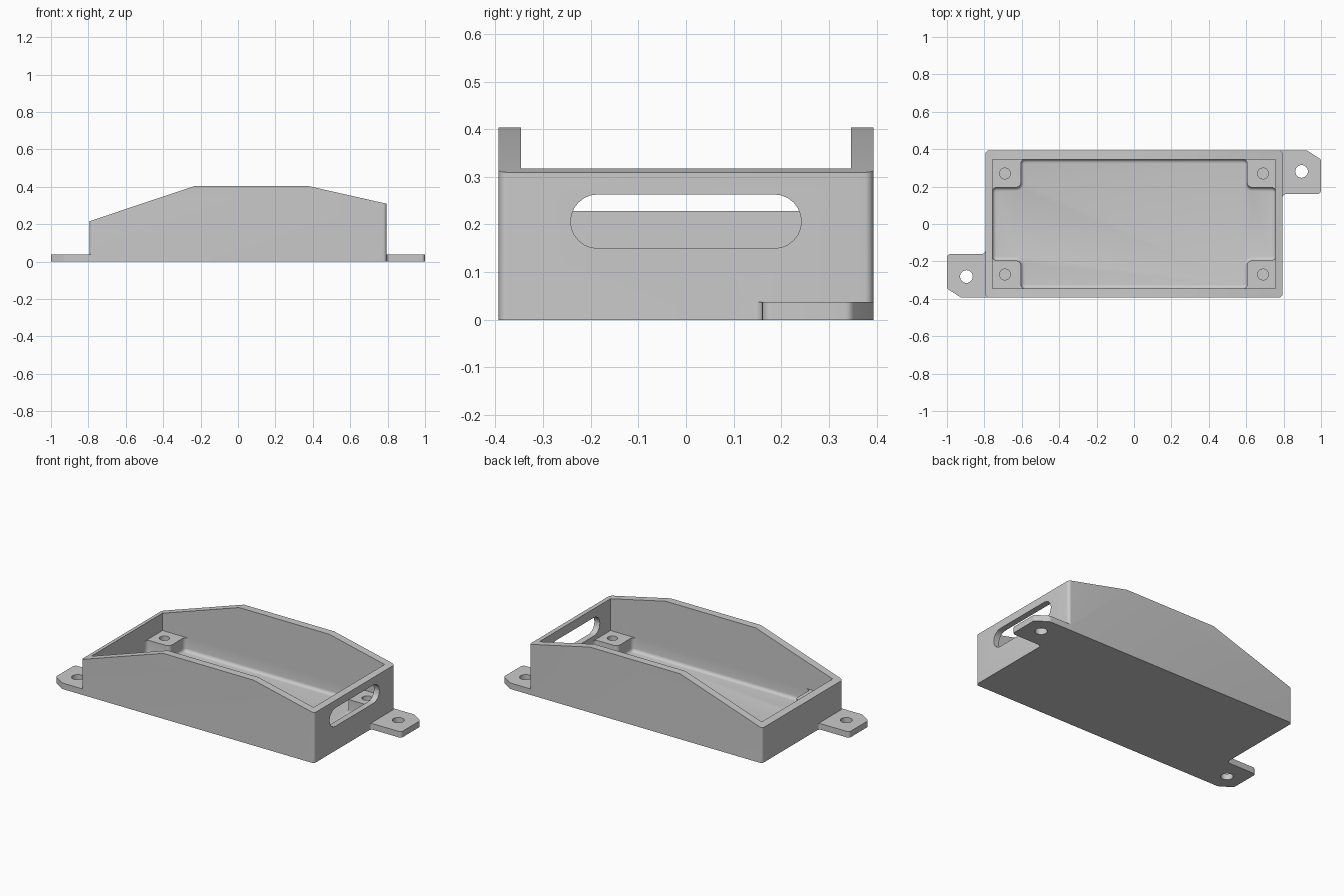
import bpy, bmesh, math
from mathutils import Vector

cube = bpy.data.objects.get("Cube")
if cube:
    bpy.data.objects.remove(cube, do_unlink=True)

grey = bpy.data.materials.new("plain_grey")
grey.use_nodes = True
colour = (0.59, 0.59, 0.59, 1)
grey.diffuse_color = colour
grey.node_tree.nodes["Principled BSDF"].inputs["Base Color"].default_value = colour

WALL_X, WALL_Y, TOP = 0.794, 0.393, 0.403    # outer half sizes and height
IN_X, IN_Y, FLOOR = 0.757, 0.346, 0.037      # cavity half sizes, floor level
POST_X, POST_Y, POST_TOP = 0.605, 0.196, 0.122


def rounded(points, steps=6):
    """Turn (u, v, radius) corners into an outline with true arcs."""
    out = []
    for i, (u, v, r) in enumerate(points):
        p = Vector((u, v))
        if r == 0:
            out.append(p)
            continue
        a = (Vector(points[i - 1][:2]) - p).normalized()
        b = (Vector(points[(i + 1) % len(points)][:2]) - p).normalized()
        half = a.angle(b) / 2
        centre = p + (a + b).normalized() * r / math.sin(half)
        s = (p + a * r / math.tan(half) - centre).normalized()
        e = (p + b * r / math.tan(half) - centre).normalized()
        out += [centre + s.slerp(e, k / steps) * r for k in range(steps + 1)]
    return out


def prism(name, points, lo, hi, axis="z", fillet=0):
    """Extrude an outline along an axis, optionally rounding its low rim."""
    place = {"x": lambda u, v, w: (w, u, v),
             "y": lambda u, v, w: (u, w, v),
             "z": lambda u, v, w: (u, v, w)}[axis]
    bm = bmesh.new()
    base = bm.faces.new([bm.verts.new(place(p.x, p.y, lo)) for p in rounded(points)])
    rim = list(base.edges)
    side = bmesh.ops.extrude_face_region(bm, geom=[base], use_keep_orig=True)
    moved = [g for g in side["geom"] if isinstance(g, bmesh.types.BMVert)]
    bmesh.ops.translate(bm, verts=moved, vec=place(0, 0, hi - lo))
    if fillet:
        bmesh.ops.bevel(bm, geom=rim, offset=fillet, segments=4,
                        profile=0.5, affect="EDGES")
    bmesh.ops.recalc_face_normals(bm, faces=bm.faces)
    mesh = bpy.data.meshes.new(name)
    bm.to_mesh(mesh)
    bm.free()
    mesh.materials.append(grey)
    ob = bpy.data.objects.new(name, mesh)
    bpy.context.collection.objects.link(ob)
    return ob


def rect(x, y, r=0):
    return [(-x, -y, r), (x, -y, r), (x, y, r), (-x, y, r)]


def disc(x, y, r, sides=32):
    turn = math.tau / sides
    return [(x + r * math.cos(i * turn), y + r * math.sin(i * turn), 0)
            for i in range(sides)]


def combine(target, other, operation):
    mod = target.modifiers.new(operation.title(), "BOOLEAN")
    mod.object, mod.operation, mod.solver = other, operation, "EXACT"
    bpy.context.view_layer.objects.active = target
    bpy.ops.object.modifier_apply(modifier=mod.name)
    bpy.data.objects.remove(other, do_unlink=True)


# Outer block trimmed to the sloping side profile
tray = prism("enclosure_tray", rect(WALL_X, WALL_Y, 0.018), 0, TOP + 0.1)
profile = [(-1, -0.1, 0), (1, -0.1, 0), (1, 0.263, 0), (0.38, TOP, 0),
           (-0.235, TOP, 0), (-1, 0.147, 0)]
combine(tray, prism("profile_trim", profile, -1, 1, "y"), "INTERSECT")

# Mounting tabs at opposite corners
tab = [(0.77, 0.10, 0), (WALL_X, 0.10, 0), (WALL_X, 0.16, 0.018),
       (1, 0.16, 0.02), (1, 0.345, 0.02), (0.925, WALL_Y, 0.02), (0.77, WALL_Y, 0)]
for s in (1, -1):
    outline = [(s * u, s * v, r) for u, v, r in tab]
    combine(tray, prism("mounting_tab", outline, 0, FLOOR), "UNION")

# Upper cavity, then the lower cavity that leaves four corner posts
combine(tray, prism("upper_cavity", rect(IN_X, IN_Y), POST_TOP, 1), "DIFFERENCE")
R = 0.024
quarter = [(IN_X, POST_Y, R), (POST_X, POST_Y, R), (POST_X, IN_Y, R)]
cross = []
for sx, sy in ((1, 1), (-1, 1), (-1, -1), (1, -1)):
    corner = [(sx * u, sy * v, r) for u, v, r in quarter]
    cross += corner if sx * sy > 0 else corner[::-1]
combine(tray, prism("lower_cavity", cross, FLOOR, POST_TOP + 0.02, fillet=0.02),
        "DIFFERENCE")

# Blind screw holes in the posts, through holes in the tabs
for sx in (1, -1):
    for sy in (1, -1):
        combine(tray, prism("post_hole", disc(sx * 0.69, sy * 0.27, 0.029),
                            FLOOR, 0.2), "DIFFERENCE")
    combine(tray, prism("tab_hole", disc(sx * 0.896, sx * 0.281, 0.034),
                        -0.1, 0.1), "DIFFERENCE")

# Rounded slot through the taller end wall
slot = [(u, v + 0.2065, r) for u, v, r in rect(0.242, 0.0565, 0.0564)]
combine(tray, prism("cable_slot", slot, 0.7, 0.9, "x"), "DIFFERENCE")

# Smooth rounded corners, sharp edges kept
bpy.ops.object.select_all(action="DESELECT")
tray.select_set(True)
bpy.context.view_layer.objects.active = tray
bpy.ops.object.shade_smooth_by_angle(angle=math.radians(32))
